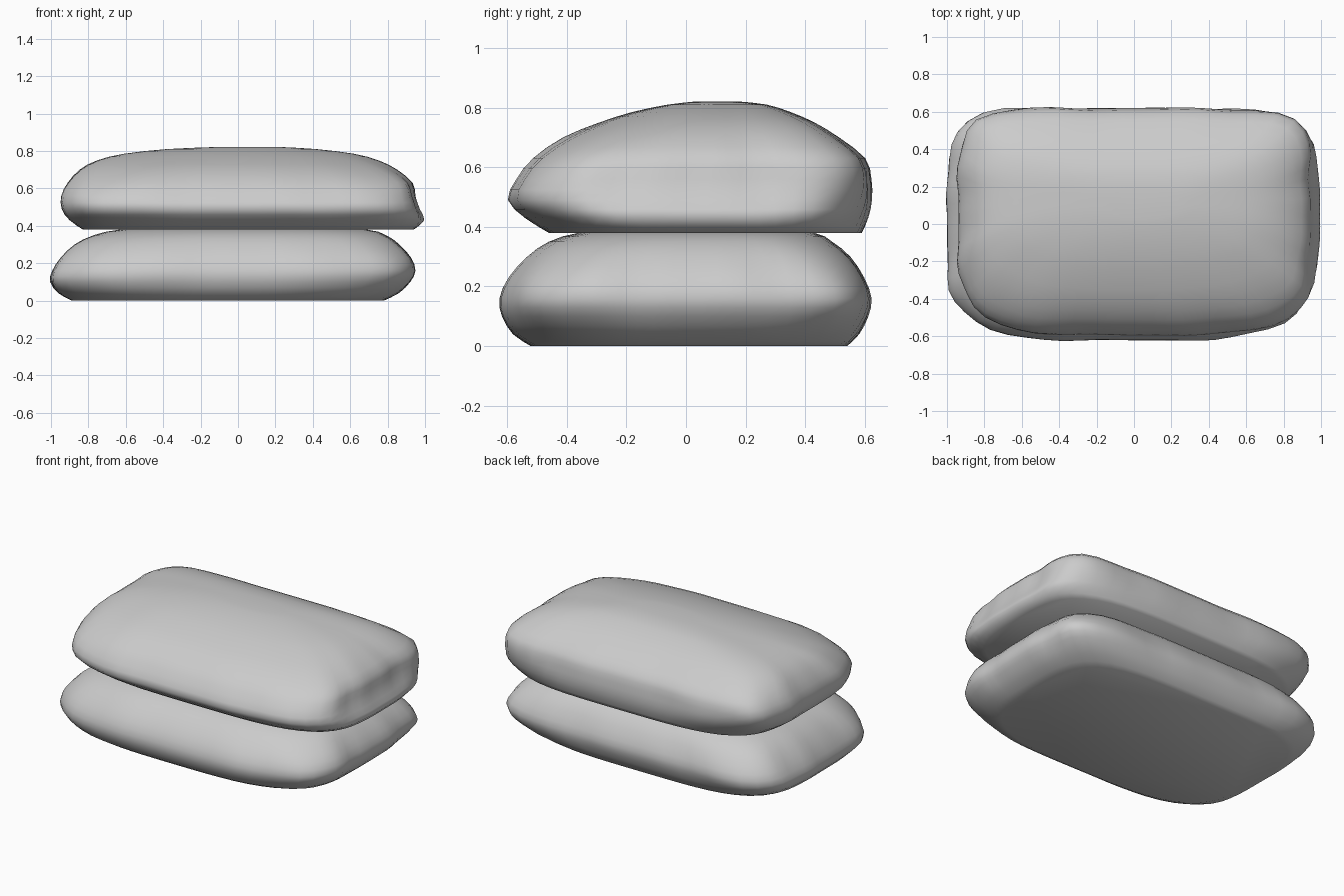
import bpy, bmesh, math

if "Cube" in bpy.data.objects:
    bpy.data.objects.remove(bpy.data.objects["Cube"])

SEG = 72


def smooth(rings, steps=2):
    # Catmull-Rom interpolation between the key cross-sections
    out = []
    n = len(rings)
    for i in range(n - 1):
        p0, p1, p2, p3 = (rings[max(0, min(n - 1, i + k))] for k in (-1, 0, 1, 2))
        for s in range(steps):
            t = s / steps
            out.append([0.5 * (2 * b + (c - a) * t + (2 * a - 5 * b + 4 * c - d) * t * t
                               + (3 * b - a - 3 * c + d) * t ** 3)
                        for a, b, c, d in zip(p0, p1, p2, p3)])
    out.append(list(rings[-1]))
    return out


def sack(name, rings, phase):
    """Loft rings: (z, x_min, x_max, y_min, y_max, front squareness, back squareness)."""
    bm = bmesh.new()
    z_lo, z_hi = rings[0][0], max(r[0] for r in rings)
    loops = []
    for z, x0, x1, y0, y1, n_front, n_back in smooth(rings):
        z = min(max(z, z_lo), z_hi)
        h = (z - z_lo) / (z_hi - z_lo)
        loop = []
        for i in range(SEG):
            a = 2 * math.pi * i / SEG
            c, s = math.cos(a), math.sin(a)
            n = n_back if s > 0 else n_front
            r = (abs(c) ** n + abs(s) ** n) ** (-1 / n)
            # soft cloth creases, strongest around the corners
            amp = 0.012 * math.sin(math.pi * h) * abs(math.sin(2 * a))
            r *= 1 + amp * (math.sin(9 * a + phase) + 0.6 * math.sin(17 * a + 2 * phase + 4 * h))
            loop.append(bm.verts.new(((x0 + x1) / 2 + (x1 - x0) / 2 * r * c,
                                      (y0 + y1) / 2 + (y1 - y0) / 2 * r * s, z)))
        loops.append(loop)
    for lo, hi in zip(loops, loops[1:]):
        for i in range(SEG):
            j = (i + 1) % SEG
            bm.faces.new((lo[i], lo[j], hi[j], hi[i]))
    bm.faces.new(loops[0][::-1])
    bm.faces.new(loops[-1])
    mesh = bpy.data.meshes.new(name)
    bm.to_mesh(mesh)
    bm.free()
    obj = bpy.data.objects.new(name, mesh)
    bpy.context.collection.objects.link(obj)
    bpy.ops.object.select_all(action='DESELECT')
    obj.select_set(True)
    bpy.context.view_layer.objects.active = obj
    bpy.ops.object.shade_smooth_by_angle(angle=math.radians(80))
    return obj


# Lower sack, flattened on the ground and under the load
sack("lower_sack", [
    (0.00, -0.89, 0.78, -0.52, 0.54, 3.3, 4.0),
    (0.04, -0.96, 0.86, -0.58, 0.58, 3.7, 4.6),
    (0.10, -1.00, 0.92, -0.615, 0.61, 4.1, 5.6),
    (0.16, -0.985, 0.945, -0.62, 0.62, 4.4, 6.2),
    (0.23, -0.94, 0.92, -0.59, 0.595, 4.4, 6.0),
    (0.30, -0.87, 0.86, -0.53, 0.55, 4.1, 5.4),
    (0.35, -0.77, 0.79, -0.46, 0.49, 3.8, 4.8),
    (0.38, -0.63, 0.69, -0.36, 0.43, 3.3, 4.0),
    (0.385, -0.40, 0.45, -0.22, 0.28, 2.8, 3.2),
], 0.4)

# Upper sack, domed towards the back
sack("upper_sack", [
    (0.38, -0.83, 0.94, -0.46, 0.59, 3.6, 3.8),
    (0.43, -0.90, 0.995, -0.54, 0.61, 3.7, 4.2),
    (0.49, -0.935, 0.97, -0.595, 0.62, 4.2, 5.4),
    (0.56, -0.935, 0.945, -0.565, 0.615, 4.4, 7.0),
    (0.63, -0.90, 0.93, -0.51, 0.595, 4.0, 7.0),
    (0.70, -0.84, 0.85, -0.41, 0.51, 3.3, 6.5),
    (0.75, -0.75, 0.75, -0.29, 0.43, 2.8, 6.0),
    (0.785, -0.61, 0.62, -0.18, 0.35, 2.5, 5.0),
    (0.81, -0.38, 0.42, -0.06, 0.27, 2.3, 4.0),
    (0.82, -0.15, 0.25, 0.03, 0.18, 2.2, 3.0),
], 1.7)
